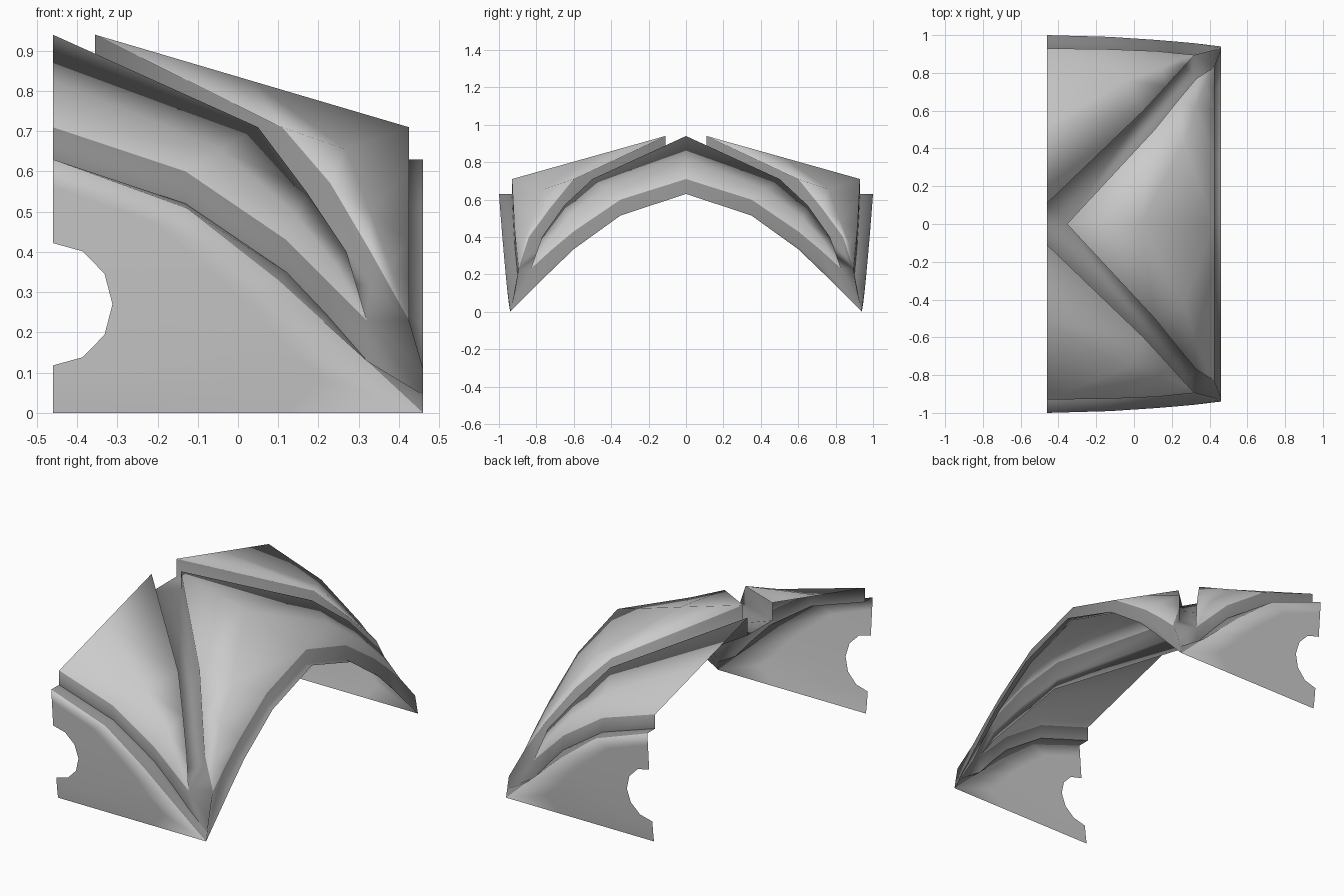
import bpy, bmesh, math
from mathutils import Vector

if "Cube" in bpy.data.objects:
    bpy.data.objects.remove(bpy.data.objects["Cube"])

# Darker grey for the ribs and web walls
rib_grey = bpy.data.materials.new("rib_grey")
rib_grey.diffuse_color = (.27, .27, .27, 1)
rib_grey.use_nodes = True
rib_grey.node_tree.nodes["Principled BSDF"].inputs["Base Color"].default_value = rib_grey.diffuse_color
light_grey = bpy.data.materials.new("light_grey")
light_grey.diffuse_color = (.8, .8, .8, 1)
light_grey.use_nodes = True
light_grey.node_tree.nodes["Principled BSDF"].inputs["Base Color"].default_value = light_grey.diffuse_color


def lower(path, drop):
    return [(x, y, z - d) for (x, y, z), d in zip(path, drop)]


def mesh_part(name, light=(), dark=(), dark_faces=(), up=True):
    """Loft each list of equal-length rows, weld, smooth, mirror across y."""
    bm = bmesh.new()
    for mat, strips in enumerate((light, dark)):
        for rows in strips:
            grid = [[bm.verts.new(p) for p in row] for row in rows]
            for a, b in zip(grid, grid[1:]):
                for i in range(len(a) - 1):
                    f = bm.faces.new((a[i], a[i + 1], b[i + 1], b[i]))
                    f.material_index = mat
    for pts in dark_faces:
        bm.faces.new([bm.verts.new(p) for p in pts]).material_index = 1
    bmesh.ops.remove_doubles(bm, verts=bm.verts, dist=0.0005)
    bmesh.ops.recalc_face_normals(bm, faces=bm.faces)
    bm.normal_update()
    # point the shell outwards
    total = sum((f.normal * f.calc_area() for f in bm.faces), Vector())
    flip = (total.z if up else total.y) < 0
    if flip:
        bmesh.ops.reverse_faces(bm, faces=bm.faces)
    for f in bm.faces:
        f.smooth = True
    me = bpy.data.meshes.new(name)
    bm.to_mesh(me)
    bm.free()
    me.materials.append(light_grey)
    me.materials.append(rib_grey)
    ob = bpy.data.objects.new(name, me)
    bpy.context.collection.objects.link(ob)
    m = ob.modifiers.new("mirror", 'MIRROR')
    m.use_axis = (False, True, False)
    return ob


def between(a, b, t):
    return [tuple(Vector(p).lerp(Vector(q), t)) for p, q in zip(a, b)]


# Edges of the vault webs (positive y half), crown to foot
end_arch = [(.425, 0, .71), (.425, .35, .60), (.425, .60, .43), (.425, .72, .33), (.425, .83, .23)]
end_diag = [(-.355, 0, .94), (.11, .50, .71), (.23, .65, .57), (.33, .77, .40), (.425, .83, .23)]
side_arch = [(-.46, .93, .71), (-.13, .925, .60), (.12, .915, .43), (.22, .905, .33), (.32, .895, .23)]
side_diag = [(-.46, .11, .94), (.05, .60, .71), (.17, .73, .55), (.27, .84, .40), (.32, .895, .23)]

# Web walls drop to the ribs; diagonal walls taper out at the foot
foot_top, foot_mid, foot = (.46, .915, .11), (.46, .93, .045), (.46, .94, 0)
arch_drop = (.08, .08, .08, .085, .10)
diag_drop = (.10, .10, .10, .08, 0)
end_arch_base = lower(end_arch, arch_drop) + [foot_mid]
side_arch_base = lower(side_arch, arch_drop) + [foot_mid]
end_diag_base, side_diag_base = lower(end_diag, diag_drop), lower(side_diag, diag_drop)


# Side panel leans outward with height
def panel(x, z):
    return (x, .94 + .06 * (max(z, 0) / .63) ** .8, z)


end_rim = [(.46, 0, .63), (.46, .35, .515), (.46, .60, .335), (.46, .73, .21), (.46, .84, .10), foot]
side_edge = [(-.46, .63), (-.13, .51), (.10, .33), (.21, .23), (.32, .13), (.46, 0)]
side_rim = [panel(x, z) for x, z in side_edge]

# Vault: light webs, dark walls, arch rib and diagonal rib floor
mesh_part("vault_webs_and_ribs",
          light=[[end_arch, between(end_arch, end_diag, .5), end_diag],
                 [side_arch, between(side_arch, side_diag, .5), side_diag]],
          dark=[[end_arch + [foot_top], end_arch_base, end_rim],
                [side_arch + [foot_top], side_arch_base],
                [end_diag, end_diag_base, side_diag_base, side_diag]],
          dark_faces=[[(-.46, 0, .84), end_diag_base[0], side_diag_base[0]],
                      [end_diag_base[-1], foot_top, side_diag_base[-1]]])

# Side panels with a rounded cutout at the cut end, topped by the side rib
hole = [(-.46 + .148 * math.cos(a), .27 + .152 * math.sin(a))
        for a in (math.radians(90 - 30 * i) for i in range(7))]
hole = [hole[i] for i in (0, 1, 2, 2, 3, 3, 4, 5, 5, 6)]
edge = side_edge + [(.12, 0), (-.1, 0), (-.3, 0), (-.46, 0)]
rows = [[panel(h[0] + (e[0] - h[0]) * t, h[1] + (e[1] - h[1]) * t) for h, e in zip(hole, edge)]
        for t in (0, .33, .67, 1)]
mesh_part("side_panel", light=[rows], dark=[[side_rim, side_arch_base]], up=False)
